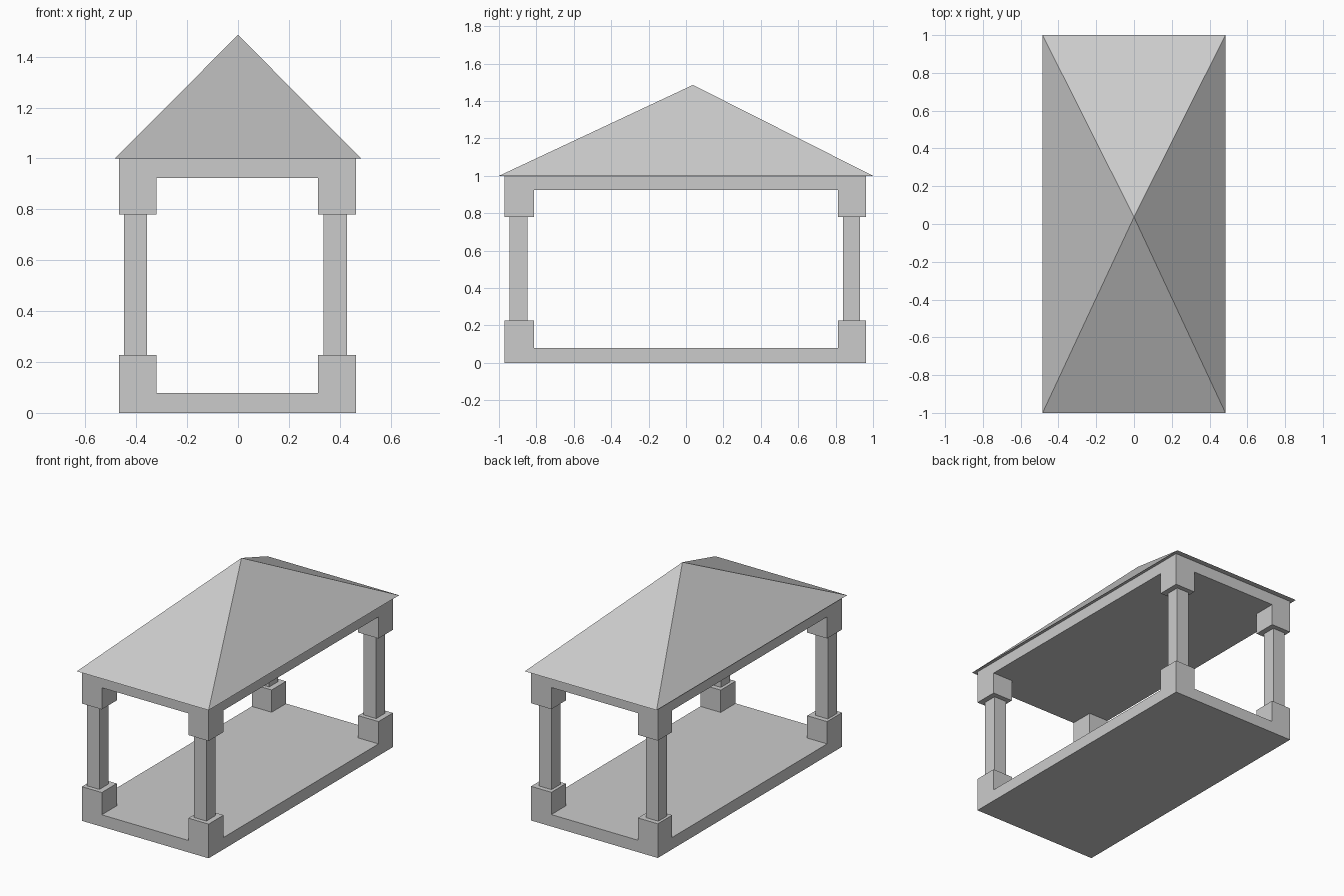
import bpy
import bmesh

if "Cube" in bpy.data.objects:
    bpy.data.objects.remove(bpy.data.objects["Cube"])


def finish(name, bm):
    bmesh.ops.recalc_face_normals(bm, faces=bm.faces)
    mesh = bpy.data.meshes.new(name)
    bm.to_mesh(mesh)
    bm.free()
    obj = bpy.data.objects.new(name, mesh)
    bpy.context.collection.objects.link(obj)
    return obj


def box(name, x, y, z):
    """Box from (min, max) ranges on each axis."""
    bm = bmesh.new()
    bmesh.ops.create_cube(bm, size=1)
    for v in bm.verts:
        v.co = [r[0] if c < 0 else r[1] for c, r in zip(v.co, (x, y, z))]
    return finish(name, bm)


# Floor and ceiling slabs
slab_x, slab_y = (-0.467, 0.464), (-0.971, 0.963)
box("floor_slab", slab_x, slab_y, (0, 0.079))
box("ceiling_slab", slab_x, slab_y, (0.923, 1.0))

# Corner columns: (name, block range, shaft range) along each axis
sides = [("left", (-0.467, -0.321), (-0.449, -0.358)),
         ("right", (0.315, 0.464), (0.336, 0.428))]
ends = [("front", (-0.971, -0.814), (-0.943, -0.847)),
        ("back", (0.812, 0.963), (0.839, 0.931))]
for side, block_x, shaft_x in sides:
    for end, block_y, shaft_y in ends:
        tag = f"{end}_{side}"
        box(f"{tag}_base", block_x, block_y, (0.079, 0.227))
        box(f"{tag}_shaft", shaft_x, shaft_y, (0.227, 0.779))
        box(f"{tag}_capital", block_x, block_y, (0.779, 0.923))

# Pyramid roof with closed underside, apex slightly behind centre
bm = bmesh.new()
eaves = [bm.verts.new((x, y, 1.0)) for x, y in
         ((-0.484, -1), (0.484, -1), (0.484, 1), (-0.484, 1))]
apex = bm.verts.new((0, 0.037, 1.486))
bm.faces.new(eaves)
for i in range(4):
    bm.faces.new((eaves[i], eaves[(i + 1) % 4], apex))
finish("roof", bm)
